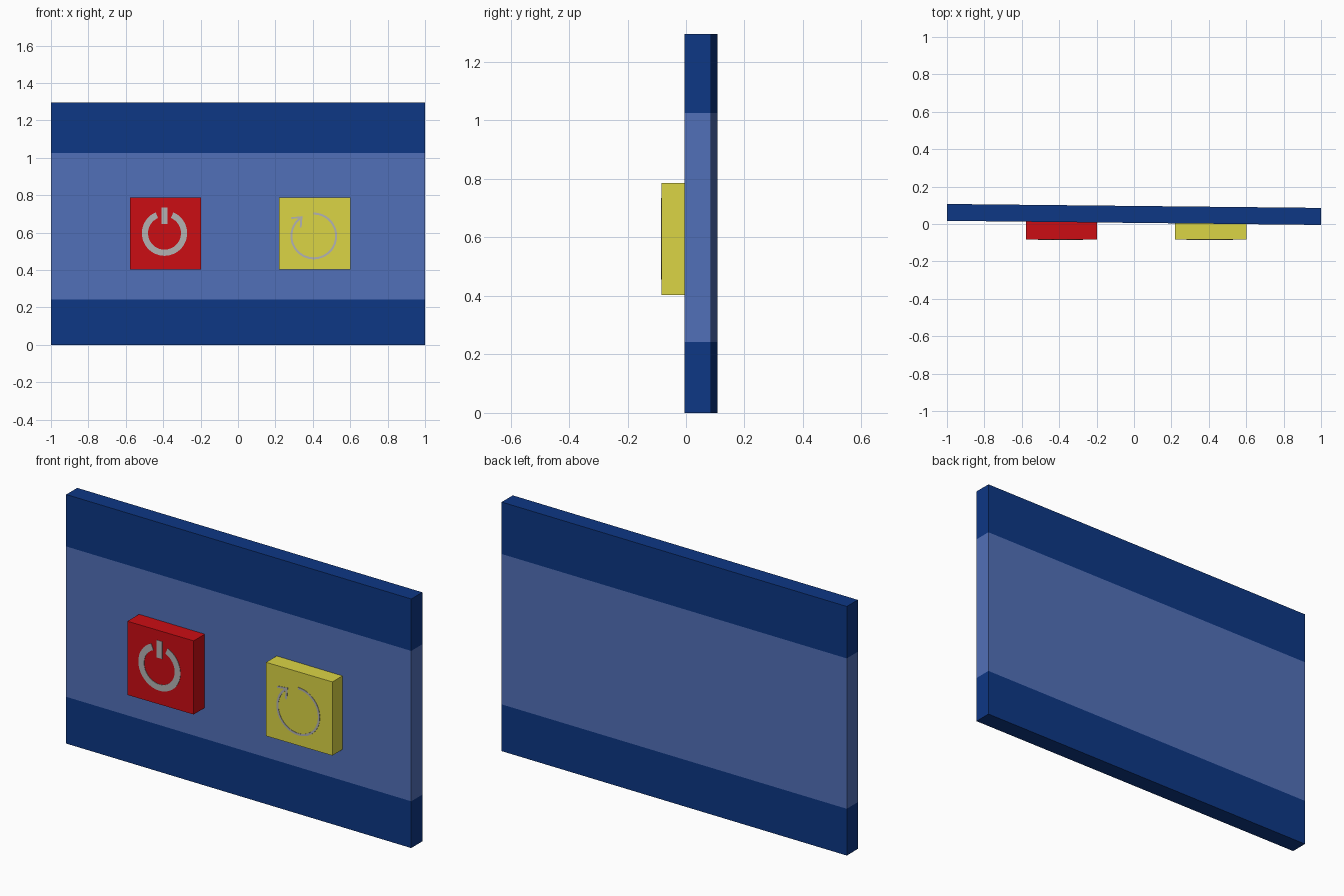
import bpy, bmesh
from math import radians, cos, sin
from mathutils import Vector

if "Cube" in bpy.data.objects:
    bpy.data.objects.remove(bpy.data.objects["Cube"])


def material(name, rgb):
    m = bpy.data.materials.new(name)
    m.diffuse_color = (*rgb, 1)
    m.use_nodes = True
    m.node_tree.nodes["Principled BSDF"].inputs["Base Color"].default_value = m.diffuse_color
    return m


NAVY = material("navy", (0.004, 0.038, 0.235))
BLUE = material("light_blue", (0.083, 0.162, 0.48))
RED = material("red", (0.6, 0.004, 0.007))
YELLOW = material("yellow", (0.71, 0.665, 0.06))
GREY = material("grey", (0.45, 0.45, 0.45))


def finish(bm, name, *mats):
    bmesh.ops.recalc_face_normals(bm, faces=bm.faces)
    mesh = bpy.data.meshes.new(name)
    bm.to_mesh(mesh)
    bm.free()
    for m in mats:
        mesh.materials.append(m)
    ob = bpy.data.objects.new(name, mesh)
    bpy.context.collection.objects.link(ob)
    return ob


def extrude(bm, faces, vec):
    geo = bmesh.ops.extrude_face_region(bm, geom=faces)["geom"]
    verts = [g for g in geo if isinstance(g, bmesh.types.BMVert)]
    bmesh.ops.translate(bm, verts=verts, vec=vec)


# slightly turned panel with a lighter middle band
bm = bmesh.new()
plan = [(-1, 0.017), (1, -0.005), (1, 0.086), (-1, 0.107)]
base = bm.faces.new([bm.verts.new((x, y, 0)) for x, y in plan])
extrude(bm, [base], (0, 0, 1.295))
LOW, HIGH = 0.243, 1.025
for z in (LOW, HIGH):
    bmesh.ops.bisect_plane(bm, geom=bm.verts[:] + bm.edges[:] + bm.faces[:],
                           plane_co=(0, 0, z), plane_no=(0, 0, 1))
for f in bm.faces:
    f.material_index = int(LOW < f.calc_center_median().z < HIGH)
finish(bm, "panel", NAVY, BLUE)

# square push buttons
FRONT = -0.083


def button(name, x0, x1, mat):
    bm = bmesh.new()
    corners = [(x0, 0.404), (x1, 0.404), (x1, 0.787), (x0, 0.787)]
    f = bm.faces.new([bm.verts.new((x, FRONT, z)) for x, z in corners])
    extrude(bm, [f], (0, 0.11, 0))
    finish(bm, name, mat)


button("power_button", -0.578, -0.197, RED)
button("restart_button", 0.22, 0.601, YELLOW)


# raised flat symbols
def arc(name, cx, cz, r0, r1, a0, a1, n=48):
    bm = bmesh.new()
    rows = []
    for i in range(n + 1):
        a = radians(a0 + (a1 - a0) * i / n)
        rows.append([bm.verts.new((cx + r * cos(a), FRONT - 0.002, cz + r * sin(a)))
                     for r in (r0, r1)])
    faces = [bm.faces.new((p[0], p[1], q[1], q[0])) for p, q in zip(rows, rows[1:])]
    extrude(bm, faces, (0, 0.006, 0))
    finish(bm, name, GREY)


def plate(name, points):
    bm = bmesh.new()
    f = bm.faces.new([bm.verts.new((x, FRONT - 0.002, z)) for x, z in points])
    extrude(bm, [f], (0, 0.006, 0))
    finish(bm, name, GREY)


arc("power_ring", -0.393, 0.597, 0.088, 0.121, 113, 427)
plate("power_bar", [(-0.409, 0.645), (-0.377, 0.645), (-0.377, 0.735), (-0.409, 0.735)])
arc("restart_ring", 0.405, 0.582, 0.114, 0.125, 90, -232)
plate("restart_arrow", [(0.284, 0.682), (0.345, 0.688), (0.340, 0.627),
                        (0.330, 0.629), (0.333, 0.677), (0.285, 0.673)])
